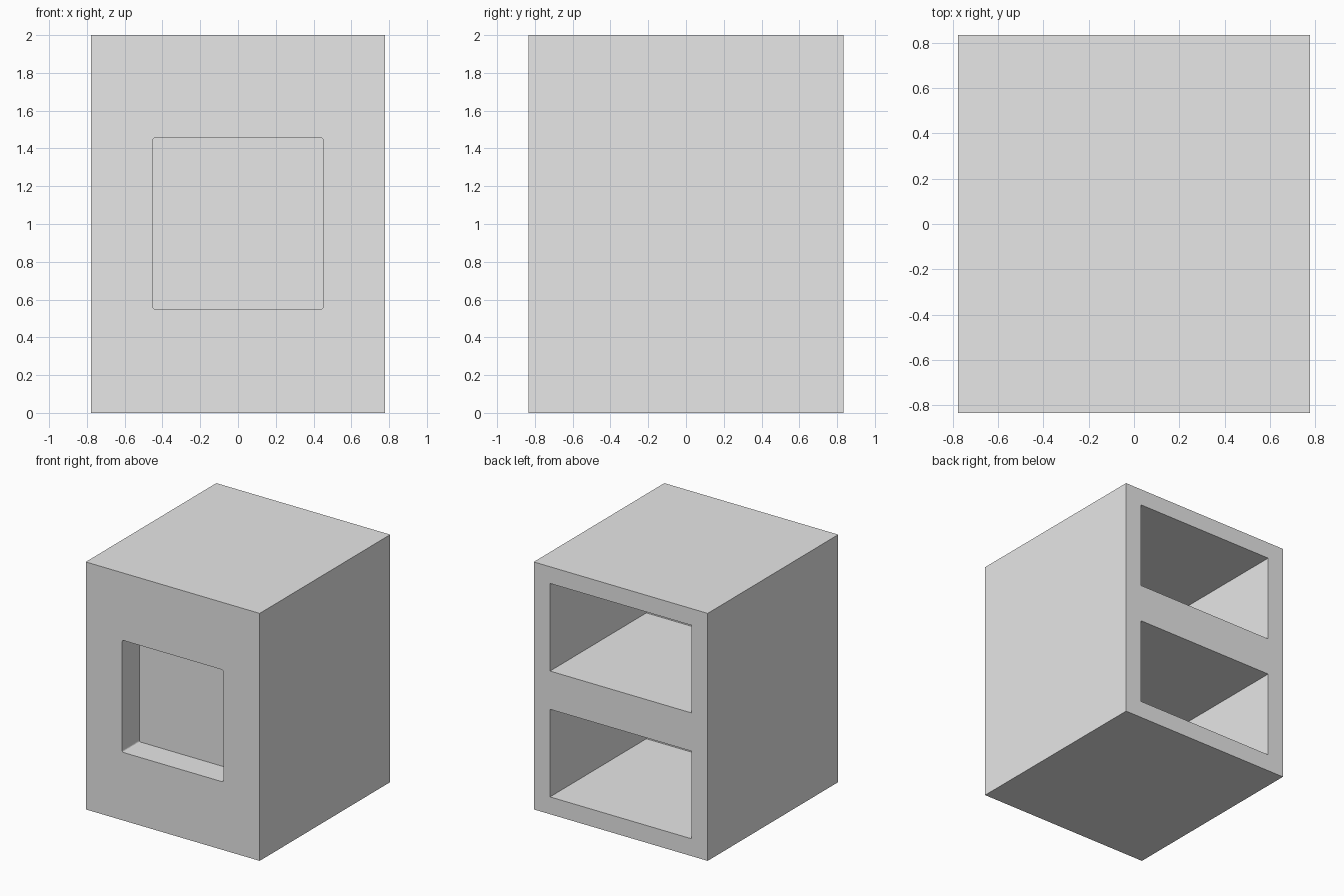
import bpy

if "Cube" in bpy.data.objects:
    bpy.data.objects.remove(bpy.data.objects["Cube"])

WIDTH, DEPTH, HEIGHT = 1.555, 1.667, 2.0
FRONT, BACK = -DEPTH / 2, DEPTH / 2

grey = bpy.data.materials.new("light_grey")
grey.use_nodes = True
grey.diffuse_color = (0.8, 0.8, 0.8, 1)
grey.node_tree.nodes["Principled BSDF"].inputs["Base Color"].default_value = (0.8, 0.8, 0.8, 1)


def box(name, x, y, z):
    """Box spanning the given (low, high) ranges."""
    spans = (x, y, z)
    bpy.ops.mesh.primitive_cube_add(size=1, location=[(a + b) / 2 for a, b in spans])
    ob = bpy.context.object
    ob.name = name
    ob.scale = [b - a for a, b in spans]
    bpy.ops.object.transform_apply(location=False, rotation=False, scale=True)
    ob.data.materials.append(grey)
    return ob


def round_depth_edges(ob, radius):
    """Round only the edges that run front to back."""
    weights = ob.data.attributes.new("bevel_weight_edge", "FLOAT", "EDGE")
    for edge in ob.data.edges:
        a, b = (ob.data.vertices[i].co for i in edge.vertices)
        weights.data[edge.index].value = float(abs(a.y - b.y) > radius)
    bevel = ob.modifiers.new("corner_rounding", "BEVEL")
    bevel.limit_method = "WEIGHT"
    bevel.width = radius
    bevel.segments = 3


def carve(body, cutter):
    """Cut the cutter out of the body and discard it."""
    cut = body.modifiers.new(cutter.name, "BOOLEAN")
    cut.operation = "DIFFERENCE"
    cut.solver = "EXACT"
    cut.object = cutter
    bpy.context.view_layer.objects.active = body
    bpy.ops.object.modifier_apply(modifier=cut.name)
    bpy.data.objects.remove(cutter)


# Solid cabinet body
cabinet = box("cabinet_body", (-WIDTH / 2, WIDTH / 2), (FRONT, BACK), (0, HEIGHT))

# Shallow square recess in the front
recess = box("front_recess", (-0.452, 0.452), (FRONT - 0.1, FRONT + 0.22), (0.55, 1.455))
round_depth_edges(recess, 0.012)
carve(cabinet, recess)

# Two deep compartments open at the back
for name, bottom in (("lower_compartment", 0.14), ("upper_compartment", 1.157)):
    carve(cabinet, box(name, (-0.632, 0.632), (BACK - 1.23, BACK + 0.1), (bottom, bottom + 0.708)))
